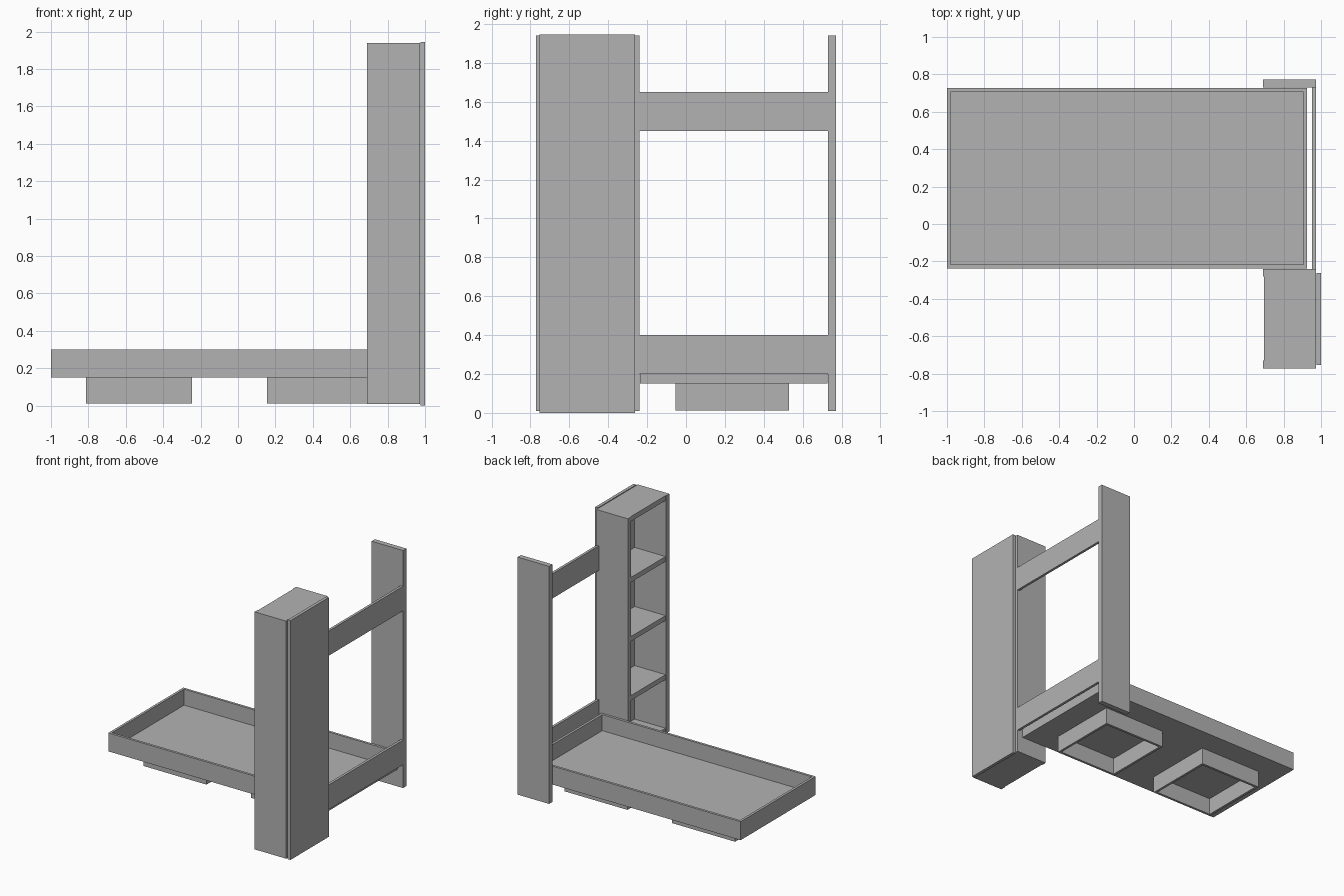
import bpy
import bmesh

if "Cube" in bpy.data.objects:
    bpy.data.objects.remove(bpy.data.objects["Cube"])

grey = bpy.data.materials.new("plain grey")
grey.diffuse_color = (0.45, 0.45, 0.45, 1)
grey.use_nodes = True
grey.node_tree.nodes["Principled BSDF"].inputs["Base Color"].default_value = grey.diffuse_color


def boxes(name, specs):
    """One object made of boxes, each given as (x0, x1, y0, y1, z0, z1)."""
    bm = bmesh.new()
    for x0, x1, y0, y1, z0, z1 in specs:
        for v in bmesh.ops.create_cube(bm, size=1)["verts"]:
            v.co = (x1 if v.co.x > 0 else x0,
                    y1 if v.co.y > 0 else y0,
                    z1 if v.co.z > 0 else z0)
    mesh = bpy.data.meshes.new(name)
    bm.to_mesh(mesh)
    bm.free()
    mesh.materials.append(grey)
    ob = bpy.data.objects.new(name, mesh)
    bpy.context.collection.objects.link(ob)
    return ob


def frame(name, x0, x1, y0, y1, z0, z1, t=0.02):
    """Open rectangular frame of four boards standing on edge."""
    return boxes(name, [
        (x0, x1, y0, y0 + t, z0, z1), (x0, x1, y1 - t, y1, z0, z1),
        (x0, x0 + t, y0 + t, y1 - t, z0, z1), (x1 - t, x1, y0 + t, y1 - t, z0, z1)])


# Bed tray and its two hollow plinths
BX0, BX1, BY0, BY1 = -1.0, 0.925, -0.237, 0.727
frame("bed_sides", BX0, BX1, BY0, BY1, 0.15, 0.30)
boxes("bed_floor", [(BX0 + 0.02, BX1 - 0.02, BY0 + 0.02, BY1 - 0.02, 0.15, 0.17)])
for i, x in enumerate((-0.812, 0.155)):
    frame(f"bed_plinth_{i + 1}", x, x + 0.567, -0.055, 0.53, 0.012, 0.15)

# Upright panel and the two head rails
X0, X1, Z0, Z1, T = 0.69, 0.973, 0.01, 1.94, 0.042
boxes("upright_panel", [(X0, X1, 0.73, 0.73 + T, Z0, Z1)])
for name, z in (("lower_rail", 0.20), ("upper_rail", 1.45)):
    boxes(name, [(0.952, X1, -0.24, 0.73, z, z + 0.2)])

# Shelf tower, open towards the bed
Y0, Y1 = -0.772, -0.24
boxes("tower_sides", [(X0, X1, Y0, Y0 + T, Z0, Z1), (X0, X1, Y1 - T, Y1, Z0, Z1)])
boxes("tower_back", [(X1 + 0.002, 1.0, Y0 + 0.018, Y1 - 0.022, 0.0, 1.945)])
for i, top in enumerate((0.05, 0.485, 0.965, 1.445, Z1)):
    boxes(f"shelf_{i + 1}", [(X0 + 0.005, X1, Y0 + T, Y1 - T, top - 0.04, top)])
